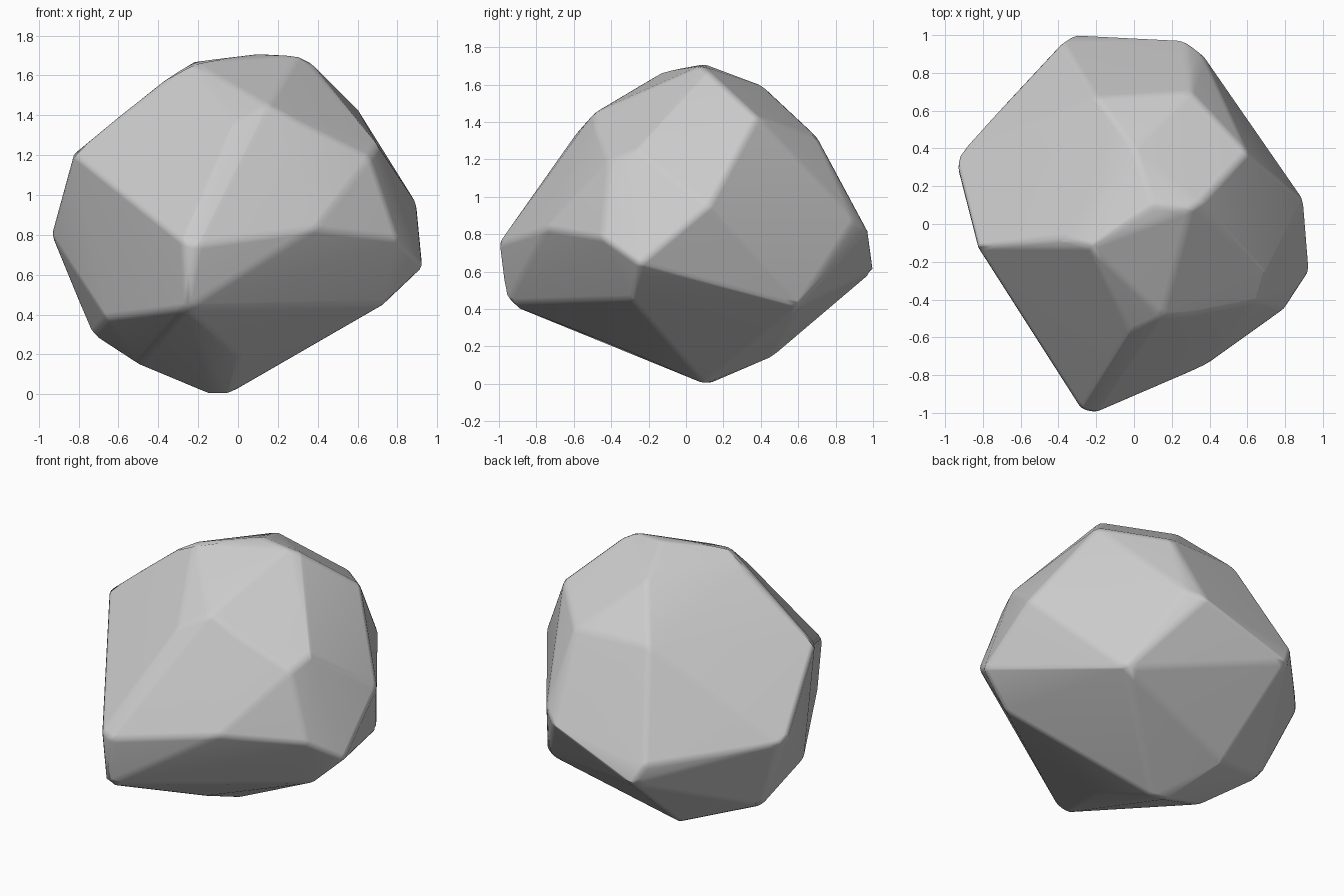
import bpy
import bmesh
import math
from mathutils import Vector

default_cube = bpy.data.objects.get("Cube")
if default_cube:
    bpy.data.objects.remove(default_cube, do_unlink=True)


def make_material(name, grey):
    material = bpy.data.materials.new(name)
    material.use_nodes = True
    colour = (grey, grey, grey, 1)
    material.diffuse_color = colour
    shader = material.node_tree.nodes["Principled BSDF"]
    shader.inputs["Base Color"].default_value = colour
    shader.inputs["Roughness"].default_value = 0.9
    return material


# Corners of the boulder, grouped by the region they belong to
crown = [(-.23, -.12, 1.67), (.1, .1, 1.71), (.3, .08, 1.7), (0, .4, 1.6),
         (-.38, -.07, 1.57), (.36, .12, 1.67)]
shoulders = [(-.83, -.12, 1.21), (-.02, -.57, 1.36), (.15, -.49, 1.45),
             (.3, -.48, 1.37), (.66, -.41, 1.19), (.7, -.27, 1.25),
             (.6, .38, 1.43), (.3, .7, 1.32), (-.2, .67, 1.33)]
front_and_left = [(-.28, -.98, .77), (-.2, -1, .75), (-.38, -.82, .8),
                  (.38, -.75, .83), (.8, -.45, .78), (.93, -.25, .64),
                  (.9, .12, .95)]
back_and_right = [(.36, .9, .87), (.27, .97, .82), (-.32, 1, .6),
                  (-.38, .96, .72), (-.94, .31, .81), (-.92, .38, .78),
                  (-.86, .42, .77)]
underside = [(-.26, -.96, .43), (.73, -.29, .45), (0, -.34, .19),
             (-.05, .1, 0), (-.14, .12, 0), (-.5, 0, .15), (-.28, .47, .15),
             (-.73, .27, .3), (-.66, -.25, .38), (.56, .6, .41)]

# Wrap the corners in a solid and merge nearly flat facets
bm = bmesh.new()
for region in (crown, shoulders, front_and_left, back_and_right, underside):
    for corner in region:
        bm.verts.new(Vector(corner))
hull = bmesh.ops.convex_hull(bm, input=bm.verts[:])
unused = {item for item in hull["geom_interior"] + hull["geom_unused"]
          if isinstance(item, bmesh.types.BMVert) and item.is_valid}
bmesh.ops.delete(bm, geom=list(unused), context="VERTS")
bmesh.ops.dissolve_limit(bm, angle_limit=math.radians(4),
                         verts=bm.verts[:], edges=bm.edges[:])
bmesh.ops.recalc_face_normals(bm, faces=bm.faces[:])

mesh = bpy.data.meshes.new("boulder")
bm.to_mesh(mesh)
bm.free()
mesh.materials.append(make_material("stone grey", 0.6))
boulder = bpy.data.objects.new("boulder", mesh)
bpy.context.collection.objects.link(boulder)

# Soften the worn edges and shade the facets smoothly
bevel = boulder.modifiers.new("worn edges", "BEVEL")
bevel.width = 0.025
bevel.segments = 2
bevel.limit_method = "ANGLE"
bevel.angle_limit = math.radians(12)
bevel.use_clamp_overlap = True
weighted = boulder.modifiers.new("facet shading", "WEIGHTED_NORMAL")
weighted.keep_sharp = True

for polygon in mesh.polygons:
    polygon.use_smooth = True
